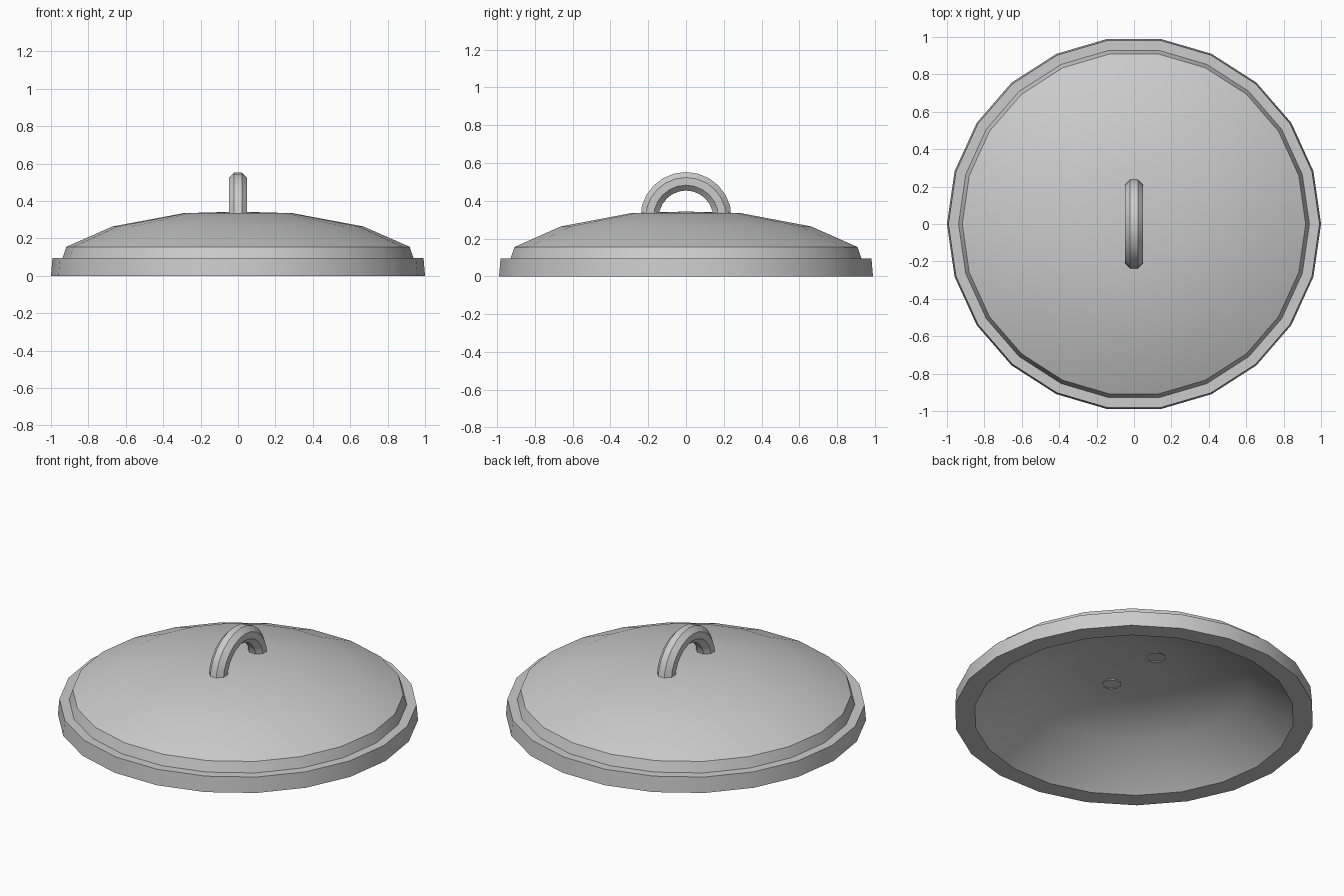
import bpy, bmesh
from math import cos, sin, pi, radians
from mathutils import Vector

cube = bpy.data.objects.get("Cube")
if cube:
    bpy.data.objects.remove(cube, do_unlink=True)

metal = bpy.data.materials.new("grey_metal")
metal.use_nodes = True
GREY = (0.6, 0.6, 0.6, 1)
metal.diffuse_color = GREY
metal.node_tree.nodes["Principled BSDF"].inputs["Base Color"].default_value = GREY


def skin(name, rings, closed=False):
    """Join matching rings of points with quads and smooth the soft edges."""
    bm = bmesh.new()
    rows = [[bm.verts.new(p) for p in ring] for ring in rings]
    pairs = list(zip(rows, rows[1:]))
    if closed:
        pairs.append((rows[-1], rows[0]))
    for a, b in pairs:
        n = len(a)
        for i in range(n):
            j = (i + 1) % n
            bm.faces.new((a[i], a[j], b[j], b[i]))
    bmesh.ops.remove_doubles(bm, verts=bm.verts, dist=0.0001)
    bmesh.ops.recalc_face_normals(bm, faces=bm.faces)
    mesh = bpy.data.meshes.new(name)
    bm.to_mesh(mesh)
    bm.free()
    mesh.materials.append(metal)
    obj = bpy.data.objects.new(name, mesh)
    bpy.context.collection.objects.link(obj)
    bpy.ops.object.select_all(action="DESELECT")
    obj.select_set(True)
    bpy.context.view_layer.objects.active = obj
    bpy.ops.object.shade_smooth_by_angle(angle=radians(35))
    return obj


# Lid: hollow shell turned from a (radius, height) profile
SIDES = 22
profile = [(0, 0.343), (0.29, 0.335), (0.67, 0.264), (0.918, 0.155),
           (0.938, 0.094), (0.992, 0.094), (1.0, 0),
           (0.89, 0), (0.64, 0.213), (0.28, 0.287), (0, 0.295)]
skin("lid", [[(r * cos(2 * pi * i / SIDES), r * sin(2 * pi * i / SIDES), z)
              for i in range(SIDES)] for r, z in profile])

# Handle: arched tube whose open ends pass through the lid
ARCH, TUBE, STEPS, TUBE_SIDES = 0.193, 0.053, 12, 8
rings = []
for s in range(STEPS + 1):
    t = pi * s / STEPS
    out = Vector((0, cos(t), sin(t)))
    centre = Vector((0, 0, 0.31)) + out * ARCH
    if s in (0, STEPS):
        centre.z = 0.283
    rings.append([centre + TUBE * (out * cos(a) + Vector((sin(a), 0, 0)))
                  for a in (2 * pi * (k + 0.5) / TUBE_SIDES
                            for k in range(TUBE_SIDES))])
skin("handle", rings)
